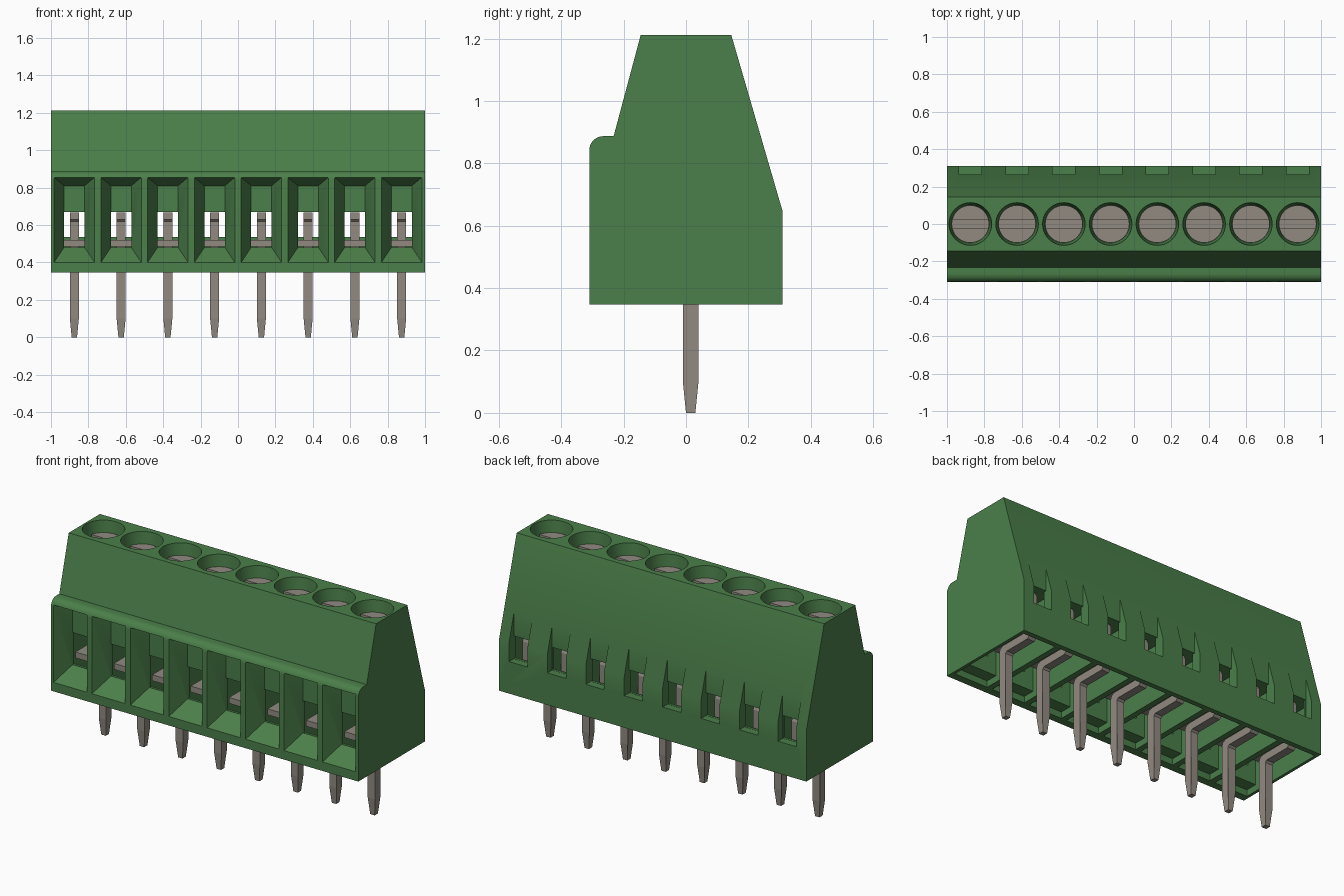
import bpy, bmesh, math

if "Cube" in bpy.data.objects:
    bpy.data.objects.remove(bpy.data.objects["Cube"], do_unlink=True)

CENTRES = [-0.875 + 0.25 * i for i in range(8)]


def material(name, rgb):
    m = bpy.data.materials.new(name)
    m.use_nodes = True
    m.diffuse_color = (*rgb, 1)
    bsdf = m.node_tree.nodes["Principled BSDF"]
    bsdf.inputs["Base Color"].default_value = (*rgb, 1)
    bsdf.inputs["Roughness"].default_value = 0.6
    return m


GREEN = material("green_plastic", (0.070, 0.212, 0.067))
METAL = material("grey_metal", (0.285, 0.255, 0.222))


def finish(name, bm, mat):
    bmesh.ops.recalc_face_normals(bm, faces=bm.faces[:])
    me = bpy.data.meshes.new(name)
    bm.to_mesh(me)
    bm.free()
    me.materials.append(mat)
    ob = bpy.data.objects.new(name, me)
    bpy.context.collection.objects.link(ob)
    return ob


def prism(bm, profile, x0, x1):
    """Extrude a (y, z) outline along x."""
    a = [bm.verts.new((x0, y, z)) for y, z in profile]
    b = [bm.verts.new((x1, y, z)) for y, z in profile]
    bm.faces.new(a)
    bm.faces.new(b[::-1])
    n = len(a)
    for i in range(n):
        bm.faces.new((a[i], b[i], b[(i + 1) % n], a[(i + 1) % n]))
    return a + b


def box(bm, x, half, y0, y1, z0, z1):
    return prism(bm, [(y0, z0), (y1, z0), (y1, z1), (y0, z1)], x - half, x + half)


def loft(bm, lower, upper):
    """Closed solid between two matching loops of points."""
    a = [bm.verts.new(p) for p in lower]
    b = [bm.verts.new(p) for p in upper]
    bm.faces.new(a[::-1])
    bm.faces.new(b)
    n = len(a)
    for i in range(n):
        bm.faces.new((a[i], a[(i + 1) % n], b[(i + 1) % n], b[i]))


def ring(x, r, z, n=40):
    return [(x + r * math.cos(2 * math.pi * i / n), r * math.sin(2 * math.pi * i / n), z)
            for i in range(n)]


def rect_y(x, half, y, z0, z1):
    return [(x - half, y, z0), (x + half, y, z0), (x + half, y, z1), (x - half, y, z1)]


def smooth(ob, angle=30):
    bpy.ops.object.select_all(action='DESELECT')
    ob.select_set(True)
    bpy.context.view_layer.objects.active = ob
    bpy.ops.object.shade_smooth_by_angle(angle=math.radians(angle))


def cut(ob, build):
    """Subtract one solid per terminal, built by build(bm, x)."""
    bm = bmesh.new()
    for x in CENTRES:
        build(bm, x)
    cutter = finish("cutter", bm, GREEN)
    cutter.hide_render = True
    mod = ob.modifiers.new("cut", 'BOOLEAN')
    mod.operation = 'DIFFERENCE'
    mod.solver = 'EXACT'
    mod.object = cutter
    bpy.context.view_layer.update()
    ev = ob.evaluated_get(bpy.context.evaluated_depsgraph_get())
    baked = bpy.data.meshes.new_from_object(ev)
    ob.modifiers.clear()
    ob.data = baked
    bpy.data.objects.remove(cutter, do_unlink=True)


# Housing: side profile with a rounded front lip
profile = [(-0.31, 0.347), (0.31, 0.347), (0.31, 0.645), (0.145, 1.212),
           (-0.145, 1.212), (-0.232, 0.887)]
profile += [(-0.265 - 0.045 * math.sin(t), 0.842 + 0.045 * math.cos(t))
            for t in [math.pi / 2 * i / 8 for i in range(9)]]
bm = bmesh.new()
prism(bm, profile, -1, 1)
housing = finish("housing", bm, GREEN)

# Hollow cells open at the bottom
cut(housing, lambda bm, x: box(bm, x, 0.108, -0.195, 0.25, 0.2, 0.67))
# Shallow extension of each cell towards the front and back walls
cut(housing, lambda bm, x: box(bm, x, 0.108, -0.265, 0.28, 0.19, 0.385))
# Wire entry funnels (slightly extended out of the front face)
cut(housing, lambda bm, x: loft(bm, rect_y(x, 0.1135, -0.32, 0.392, 0.8595),
                                rect_y(x, 0.055, -0.21, 0.48, 0.81)))
# Openings from funnel into cell
cut(housing, lambda bm, x: box(bm, x, 0.055, -0.24, -0.15, 0.481, 0.669))
# Rear notches and the windows behind them
cut(housing, lambda bm, x: box(bm, x, 0.06, 0.265, 0.4, 0.535, 0.95))
cut(housing, lambda bm, x: box(bm, x, 0.0595, 0.2, 0.3, 0.536, 0.669))
# Screw wells, narrowing slightly downwards
cut(housing, lambda bm, x: loft(bm, ring(x, 0.101, 1.08), ring(x, 0.115, 1.222)))
smooth(housing)

# Bent terminal pin outline (y, z)
PIN = [(-0.01, 0.10), (0.0, 0.0), (0.03, 0.0), (0.04, 0.10), (0.04, 0.365), (0.05, 0.375),
       (0.215, 0.375), (0.235, 0.395), (0.235, 0.635), (0.225, 0.658), (0.20, 0.668),
       (0.10, 0.668), (0.10, 0.63), (0.185, 0.63), (0.195, 0.62), (0.195, 0.42),
       (0.02, 0.42), (-0.002, 0.41), (-0.01, 0.39)]

# Slotted screw head outline in (y, z): two half discs standing on a base disc
HEAD_R, SLOT, HEAD_TOP = 0.1, 0.025, 1.145


def half_disc(bm, x, sign):
    a0 = math.asin(SLOT / HEAD_R)
    pts = []
    for i in range(17):
        t = a0 + (math.pi - 2 * a0) * i / 16
        pts.append((x + HEAD_R * math.cos(t), sign * HEAD_R * math.sin(t)))
    loft(bm, [(p, q, 1.11) for p, q in pts], [(p, q, HEAD_TOP) for p, q in pts])


for i, x in enumerate(CENTRES, 1):
    # Pin with tapered tip
    bm = bmesh.new()
    for v in prism(bm, PIN, x - 0.024, x + 0.024):
        if v.co.z < 0.01:
            v.co.x = x + (v.co.x - x) * 0.6
    finish(f"pin_{i}", bm, METAL)

    # Clamp plate under the wire
    bm = bmesh.new()
    box(bm, x, 0.085, -0.14, 0.15, 0.485, 0.52)
    finish(f"clamp_plate_{i}", bm, METAL)

    # Screw head
    bm = bmesh.new()
    loft(bm, ring(x, HEAD_R, 1.07), ring(x, HEAD_R, 1.11))
    half_disc(bm, x, 1)
    half_disc(bm, x, -1)
    smooth(finish(f"screw_{i}", bm, METAL))
